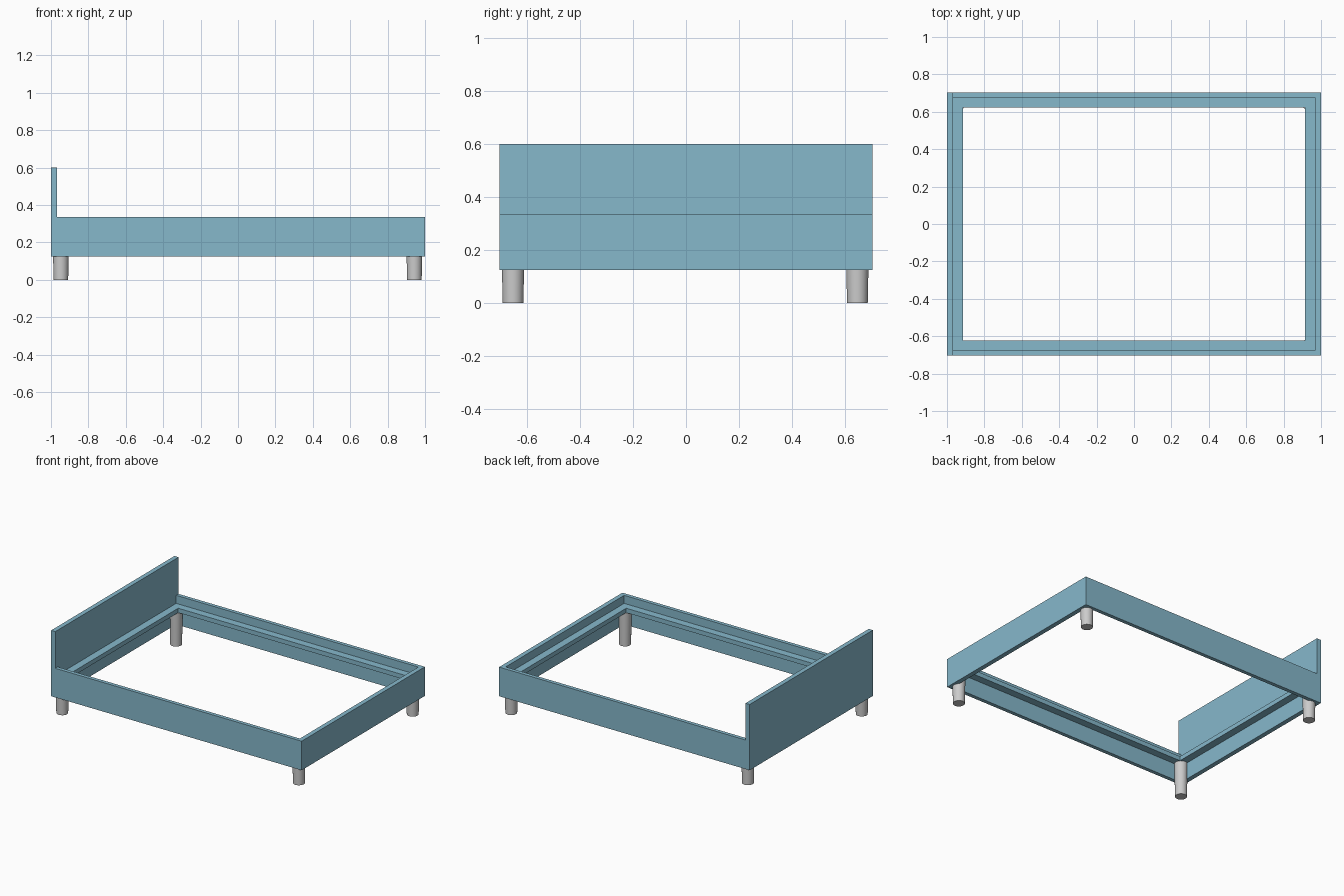
import bpy, bmesh, math

if "Cube" in bpy.data.objects:
    bpy.data.objects.remove(bpy.data.objects["Cube"])

blue = bpy.data.materials.new("blue_paint")
blue.diffuse_color = (0.24, 0.48, 0.60, 1)
blue.use_nodes = True
blue.node_tree.nodes["Principled BSDF"].inputs["Base Color"].default_value = blue.diffuse_color

RAIL_Z0, RAIL_Z1, HEAD_Z = 0.125, 0.335, 0.60
OUTER, WALL, LEDGE = (1.0, 0.703), (0.967, 0.676), (0.913, 0.622)


def new_object(name, bm, mat=None):
    mesh = bpy.data.meshes.new(name)
    bm.normal_update()
    bm.to_mesh(mesh)
    bm.free()
    obj = bpy.data.objects.new(name, mesh)
    bpy.context.collection.objects.link(obj)
    if mat:
        mesh.materials.append(mat)
    return obj


# Bed frame: rail and slat-ledge section carried round the four corners
profile = [(OUTER, RAIL_Z0), (OUTER, RAIL_Z1), (WALL, RAIL_Z1), (WALL, 0.277),
           (LEDGE, 0.277), (LEDGE, 0.245), (WALL, 0.245), (WALL, RAIL_Z0)]
bm = bmesh.new()
rings = [[bm.verts.new((sx * h[0], sy * h[1], z)) for h, z in profile]
         for sx, sy in ((-1, -1), (1, -1), (1, 1), (-1, 1))]
n = len(profile)
for c in range(4):
    a, b = rings[c], rings[(c + 1) % 4]
    for i in range(n):
        j = (i + 1) % n
        bm.faces.new((a[i], b[i], b[j], a[j]))
bmesh.ops.recalc_face_normals(bm, faces=bm.faces[:])

# Headboard: the left end of the rail top pulled upwards
bmesh.ops.bisect_plane(bm, geom=bm.verts[:] + bm.edges[:] + bm.faces[:],
                       plane_co=(-WALL[0], 0, 0), plane_no=(1, 0, 0), dist=1e-5)
top = [f for f in bm.faces
       if all(abs(v.co.z - RAIL_Z1) < 1e-4 and v.co.x < -WALL[0] + 1e-4 for v in f.verts)]
ext = bmesh.ops.extrude_face_region(bm, geom=top)
bmesh.ops.delete(bm, geom=[f for f in top if f.is_valid], context='FACES_ONLY')
for v in ext["geom"]:
    if isinstance(v, bmesh.types.BMVert):
        v.co.z = HEAD_Z
bmesh.ops.recalc_face_normals(bm, faces=bm.faces[:])
bmesh.ops.dissolve_limit(bm, angle_limit=math.radians(1),
                         verts=bm.verts[:], edges=bm.edges[:])
new_object("bed_frame_with_headboard", bm, blue)


# Tapered round legs, standing up to the underside of the ledge
def leg(name, x, y, height=0.245):
    bpy.ops.mesh.primitive_cone_add(vertices=32, radius1=0.039, radius2=0.044,
                                    depth=height, location=(x, y, height / 2))
    obj = bpy.context.object
    obj.name = name
    bpy.ops.object.shade_smooth_by_angle(angle=math.radians(40))


for end, x in (("head", -0.947), ("foot", 0.943)):
    for side, y in (("front", -0.652), ("back", 0.646)):
        leg(f"{end}_{side}_leg", x, y)
